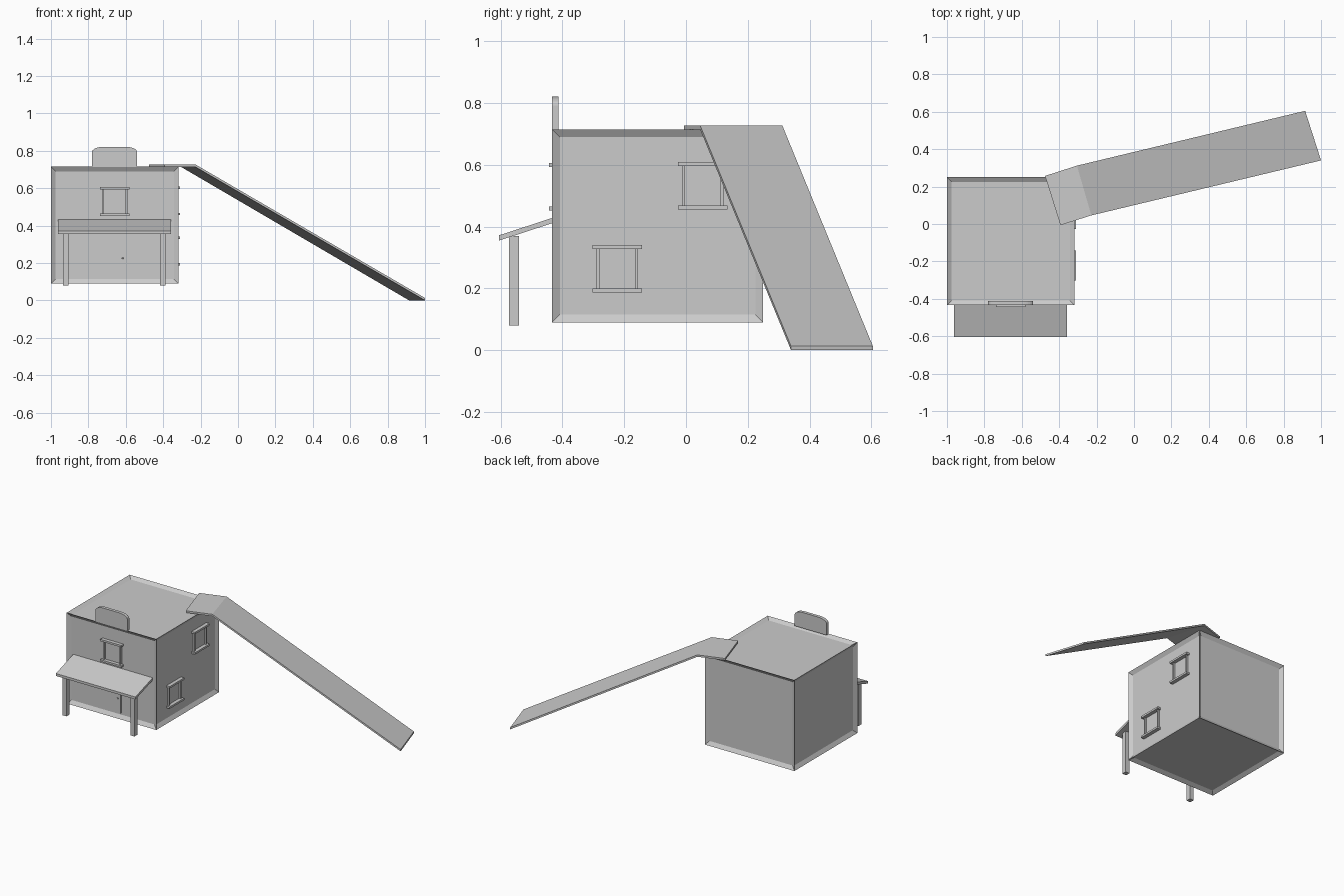
import bpy, bmesh, math

if "Cube" in bpy.data.objects:
    bpy.data.objects.remove(bpy.data.objects["Cube"])


def mesh_object(name, bm):
    bmesh.ops.recalc_face_normals(bm, faces=bm.faces)
    me = bpy.data.meshes.new(name)
    bm.to_mesh(me)
    bm.free()
    ob = bpy.data.objects.new(name, me)
    bpy.context.collection.objects.link(ob)
    return ob


def box_bm(lo, hi):
    bm = bmesh.new()
    bmesh.ops.create_cube(bm, size=1)
    for v in bm.verts:
        v.co = [(a + b) / 2 + c * (b - a) for a, b, c in zip(lo, hi, v.co)]
    return bm


def box(name, lo, hi):
    return mesh_object(name, box_bm(lo, hi))


def prism(name, points, offset):
    """Closed solid from a list of bottom faces' corner loops, extruded by offset."""
    bm = bmesh.new()
    for loop in points:
        bm.faces.new([bm.verts.new(p) for p in loop])
    bmesh.ops.remove_doubles(bm, verts=bm.verts, dist=1e-5)
    ext = bmesh.ops.extrude_face_region(bm, geom=bm.faces[:], use_keep_orig=True)
    bmesh.ops.translate(bm, vec=offset,
                        verts=[g for g in ext["geom"] if isinstance(g, bmesh.types.BMVert)])
    return mesh_object(name, bm)


# House block with a recessed panel on every side
bm = box_bm((-1, -0.434, 0.09), (-0.318, 0.25, 0.715))
bmesh.ops.inset_individual(bm, faces=bm.faces[:], thickness=0.036, depth=-0.016)
mesh_object("house", bm)
PANEL_Y, PANEL_X = -0.418, -0.334


# Windows: two sills and two uprights, placed on the front or the right wall
def window(name, u, z, front):
    def bar(part, u0, u1, z0, z1, out):
        if front:
            box(f"{name}_{part}", (u0, PANEL_Y - out, z0), (u1, PANEL_Y + 0.005, z1))
        else:
            box(f"{name}_{part}", (PANEL_X - 0.005, u0, z0), (PANEL_X + out, u1, z1))
    for part, s in (("bottom_sill", -1), ("top_sill", 1)):
        c = z + s * 0.07
        bar(part, u - 0.08, u + 0.08, c - 0.0065, c + 0.0065, 0.025)
    for part, s in (("left_upright", -1), ("right_upright", 1)):
        c = u + s * 0.062
        bar(part, c - 0.005, c + 0.005, z - 0.065, z + 0.065, 0.012)


window("front_window", -0.659, 0.529, True)
window("lower_side_window", -0.222, 0.264, False)
window("upper_side_window", 0.054, 0.532, False)

# Door and knob
box("door", (-0.722, PANEL_Y - 0.006, 0.126), (-0.596, PANEL_Y + 0.005, 0.337))
bm = bmesh.new()
bmesh.ops.create_uvsphere(bm, u_segments=12, v_segments=8, radius=0.005)
bmesh.ops.translate(bm, vec=(-0.617, PANEL_Y - 0.009, 0.225), verts=bm.verts)
knob = mesh_object("door_knob", bm)
for p in knob.data.polygons:
    p.use_smooth = True

# Sloping porch roof and its posts
prism("porch_roof", [[(-0.962, -0.605, 0.355), (-0.962, -0.605, 0.372),
                      (-0.962, -0.412, 0.435), (-0.962, -0.412, 0.418)]], (0.605, 0, 0))
for name, x in (("left_post", -0.92), ("right_post", -0.402)):
    box(name, (x - 0.015, -0.573, 0.08), (x + 0.015, -0.541, 0.37))

# Round-cornered blank sign board standing on the roof edge
cx, hw, r = -0.66, 0.121, 0.06
outline = [(cx - hw, 0.713), (cx + hw, 0.713)]
for side in (1, -1):
    for i in range(9):
        a = math.radians(i * 90 / 8) if side == 1 else math.radians(90 + i * 90 / 8)
        outline.append((cx + side * (hw - r) + r * math.cos(a), 0.792 + 0.029 * math.sin(a)))
prism("sign_board", [[(x, -0.434, z) for x, z in outline]], (0, 0.022, 0))

# Slide: flat landing, then a long straight chute
a, b = (-0.476, 0.257, 0.714), (-0.393, -0.006, 0.714)
c, d = (-0.228, 0.046, 0.714), (-0.305, 0.312, 0.714)
e, f = (1.0, 0.34, 0), (0.915, 0.605, 0)
prism("slide", [[a, b, c, d], [d, c, e, f]], (0, 0, 0.013))
